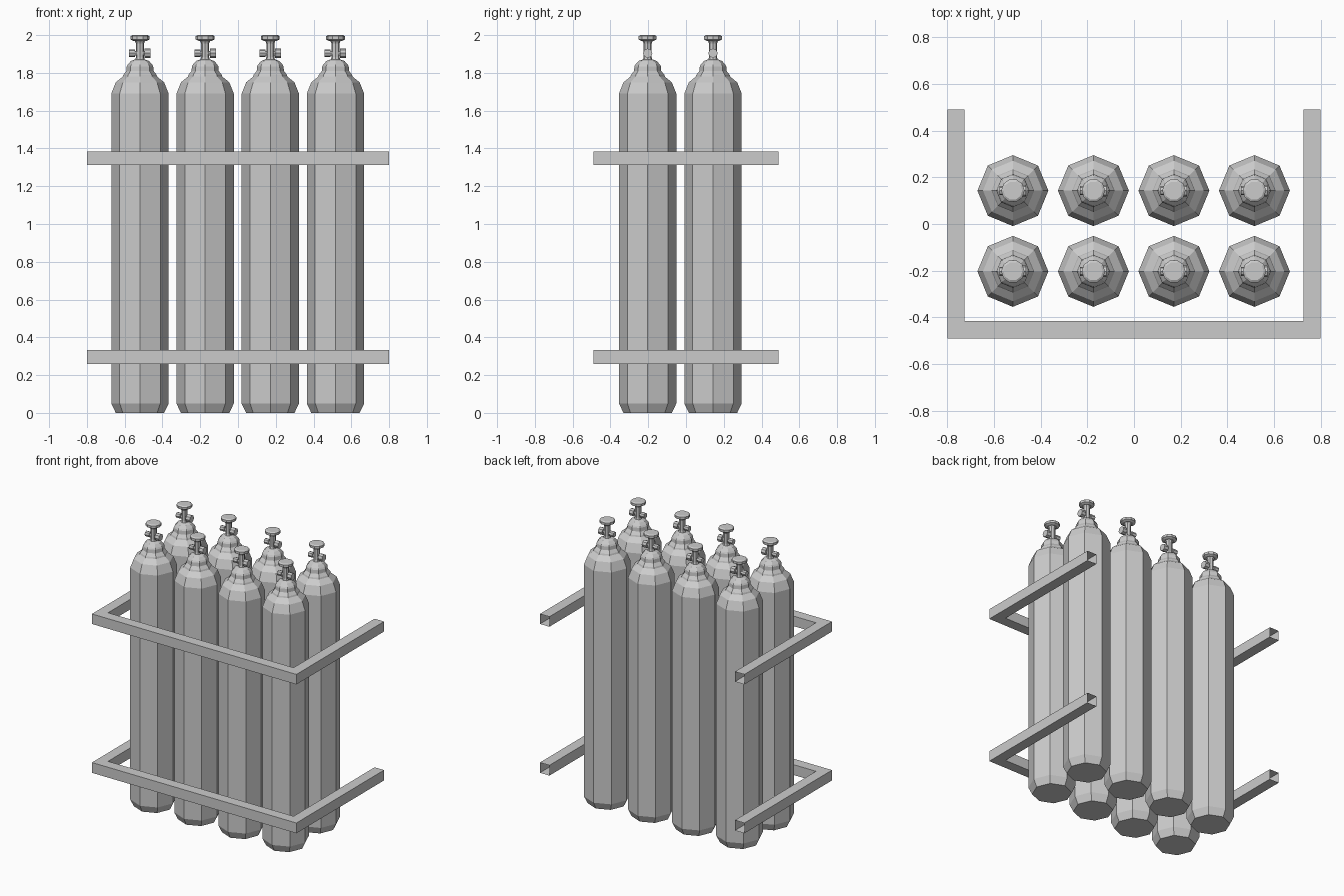
import bpy, bmesh, math
from mathutils import Vector, Matrix

if "Cube" in bpy.data.objects:
    bpy.data.objects.remove(bpy.data.objects["Cube"])


def lathe(bm, profile, sides, matrix):
    """Revolve (radius, height) points round z, with capped ends."""
    rings = []
    for r, z in profile:
        rings.append([bm.verts.new(matrix @ Vector((
            r * math.cos(2 * math.pi * i / sides),
            r * math.sin(2 * math.pi * i / sides), z))) for i in range(sides)])
    for a, b in zip(rings, rings[1:]):
        for i in range(sides):
            j = (i + 1) % sides
            bm.faces.new((a[i], a[j], b[j], b[i]))
    bm.faces.new(rings[0][::-1])
    bm.faces.new(rings[-1])


def finish(bm, name):
    mesh = bpy.data.meshes.new(name)
    bm.to_mesh(mesh)
    bm.free()
    obj = bpy.data.objects.new(name, mesh)
    bpy.context.collection.objects.link(obj)
    return obj


def repeat(obj, name):
    """Place linked copies of a part on the 4 x 2 bottle grid."""
    for n in range(8):
        o = obj if n == 0 else obj.copy()
        if n:
            bpy.context.collection.objects.link(o)
        o.name = f"{name}_{n + 1}"
        o.location = (-0.519 + 0.345 * (n % 4), -0.203 + 0.346 * (n // 4), 0)


I = Matrix.Identity(4)

# Octagonal gas bottle with shoulder
bm = bmesh.new()
lathe(bm, [(0.128, 0), (0.152, 0.05), (0.152, 1.69), (0.128, 1.75),
           (0.085, 1.785)], 8, I)
repeat(finish(bm, "gas_bottle"), "gas_bottle")

# Stepped collar on the shoulder
bm = bmesh.new()
lathe(bm, [(0.092, 1.778), (0.088, 1.79), (0.072, 1.81), (0.07, 1.835),
           (0.064, 1.845), (0.048, 1.863), (0.024, 1.872)], 8, I)
repeat(finish(bm, "neck_collar"), "neck_collar")

# Valve: stem, hand wheel and two side outlets
bm = bmesh.new()
lathe(bm, [(0.026, 1.865), (0.021, 1.885), (0.021, 1.955), (0.028, 1.972)], 8, I)
lathe(bm, [(0.036, 1.970), (0.050, 1.977), (0.050, 1.994), (0.040, 2.0)], 10, I)
for side, r in ((1, 0.025), (-1, 0.019)):
    m = Matrix.Translation((0, 0, 1.904)) @ Matrix.Rotation(side * math.pi / 2, 4, 'Y')
    lathe(bm, [(0.012, 0.012), (0.012, 0.025), (r, 0.025), (r, 0.057)], 8, m)
repeat(finish(bm, "valve"), "valve")

# U-shaped guard rails: open-ended square tube, open at the back
for name, z0, z1 in (("lower_rail", 0.26, 0.333), ("upper_rail", 1.313, 1.384)):
    bm = bmesh.new()
    outer = [(-0.8, 0.49), (-0.8, -0.49), (0.8, -0.49), (0.8, 0.49)]
    inner = [(-0.726, 0.49), (-0.726, -0.416), (0.726, -0.416), (0.726, 0.49)]
    rings = [[bm.verts.new((x, y, z)) for (x, y), z in
              ((o, z0), (o, z1), (i, z1), (i, z0))]
             for o, i in zip(outer, inner)]
    for a, b in zip(rings, rings[1:]):
        for i in range(4):
            j = (i + 1) % 4
            bm.faces.new((a[i], a[j], b[j], b[i]))
    bmesh.ops.recalc_face_normals(bm, faces=bm.faces)
    # Outermost front face must point to -y
    front = min(bm.faces, key=lambda f: f.calc_center_median().y)
    if front.normal.y > 0:
        bmesh.ops.reverse_faces(bm, faces=bm.faces)
    finish(bm, name)
